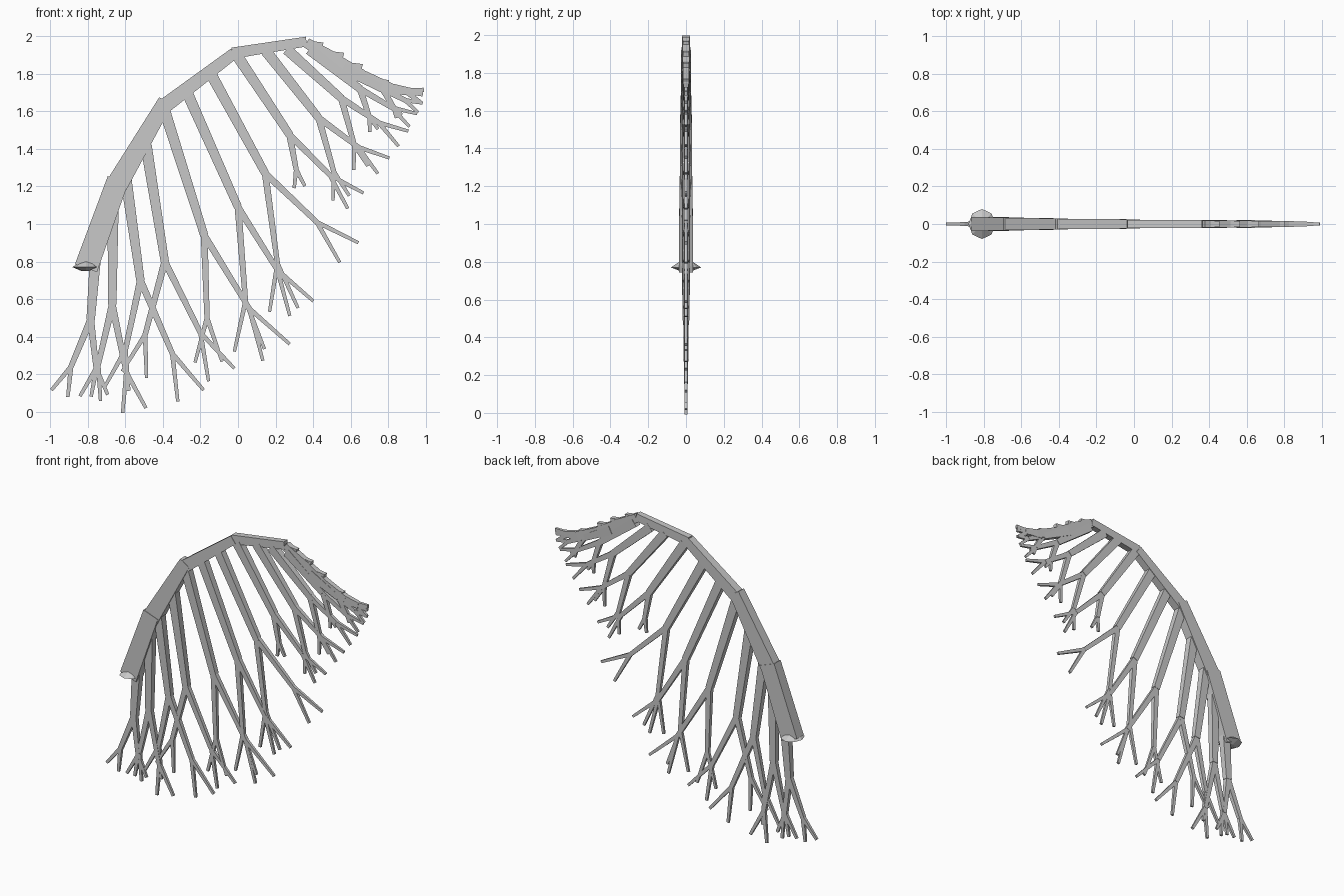
import bpy, bmesh, math
from mathutils import Vector, Matrix

cube = bpy.data.objects.get("Cube")
if cube:
    bpy.data.objects.remove(cube)

grey = bpy.data.materials.new("bark grey")
grey.use_nodes = True
colour = (0.58, 0.58, 0.58, 1)
grey.diffuse_color = colour
grey.node_tree.nodes["Principled BSDF"].inputs["Base Color"].default_value = colour


def finish(name, bm):
    bmesh.ops.recalc_face_normals(bm, faces=bm.faces)
    mesh = bpy.data.meshes.new(name)
    bm.to_mesh(mesh)
    bm.free()
    mesh.materials.append(grey)
    obj = bpy.data.objects.new(name, mesh)
    bpy.context.collection.objects.link(obj)


def beam(bm, a, b, wide, deep):
    """Tapered box from a to b; wide and deep are (start, end) pairs."""
    a, b = Vector(a), Vector(b)
    along = (b - a).normalized()
    side = Vector((-along.y, along.x))
    for v in bmesh.ops.create_cube(bm, size=1)["verts"]:
        end = int(v.co.z > 0)
        p = (b if end else a) + side * v.co.x * wide[end]
        v.co = (p.x, v.co.y * deep[end], p.y)


def turned(a, b, degrees, ratio):
    """Point beyond b, continuing a-b with a turn."""
    a, b = Vector(a), Vector(b)
    return b + Matrix.Rotation(math.radians(degrees), 2) @ (b - a) * ratio


# Main arched stem: start, end, widths, depths
stem = [
    ((-0.81, 0.765), (-0.64, 1.235), (0.125, 0.115), (0.074, 0.07)),
    ((-0.645, 1.21), (-0.385, 1.655), (0.115, 0.08), (0.064, 0.06)),
    ((-0.39, 1.63), (-0.02, 1.91), (0.08, 0.06), (0.056, 0.05)),
    ((-0.03, 1.91), (0.365, 1.972), (0.06, 0.052), (0.044, 0.04)),
    ((0.365, 1.965), (0.53, 1.87), (0.055, 0.07), (0.038, 0.036)),
    ((0.50, 1.88), (0.66, 1.79), (0.075, 0.065), (0.036, 0.034)),
    ((0.63, 1.80), (0.82, 1.72), (0.07, 0.055), (0.034, 0.032)),
    ((0.79, 1.725), (0.92, 1.705), (0.06, 0.04), (0.032, 0.026)),
]
for i, part in enumerate(stem):
    bm = bmesh.new()
    beam(bm, *part)
    finish(f"stem_segment_{i + 1}", bm)

# Small broken stubs along the upper edge near the tip
bm = bmesh.new()
for x, z in ((0.42, 1.955), (0.53, 1.90), (0.63, 1.84), (0.77, 1.755)):
    beam(bm, (x - 0.05, z + 0.01), (x + 0.03, z - 0.01), (0.025, 0.045), (0.03, 0.03))
finish("stem_stubs", bm)

# Forked branches: root, fork, left fork, right fork
branches = [
    ((-0.755, 0.88), (-0.785, 0.49), (-0.89, 0.24), (-0.755, 0.23)),
    ((-0.665, 1.17), (-0.67, 0.57), (-0.745, 0.25), (-0.595, 0.21)),
    ((-0.60, 1.26), (-0.52, 0.70), (-0.60, 0.33), (-0.35, 0.31)),
    ((-0.49, 1.42), (-0.39, 0.80), (-0.495, 0.41), (-0.20, 0.42)),
    ((-0.39, 1.60), (-0.18, 0.94), (-0.165, 0.50), (0.06, 0.55)),
    ((-0.28, 1.72), (0.00, 1.09), (0.04, 0.59), (0.21, 0.755)),
    ((-0.15, 1.81), (0.145, 1.27), (0.21, 0.79), (0.42, 1.01)),
    ((0.00, 1.89), (0.275, 1.475), (0.31, 1.29), (0.49, 1.26)),
    ((0.15, 1.92), (0.43, 1.565), (0.51, 1.28), (0.64, 1.41)),
    ((0.26, 1.93), (0.55, 1.67), (0.62, 1.42), (0.75, 1.54)),
    ((0.38, 1.93), (0.65, 1.72), (0.70, 1.57), (0.82, 1.62)),
    ((0.56, 1.83), (0.77, 1.72), (0.83, 1.62), (0.89, 1.66)),
]
for i, (root, fork, left, right) in enumerate(branches):
    size = 1 - 0.008 * i
    bm = bmesh.new()

    def limb(a, b, start, end):
        pair = (start * size, end * size)
        beam(bm, a, b, pair, [w * 0.78 for w in pair])

    limb(root, fork, 0.062, 0.045)
    for child, ratio in ((left, 0.6 - 0.01 * i), (right, 0.58 + 0.012 * i)):
        limb(fork, child, 0.038, 0.029)
        for turn in (-17, 17):
            limb(child, turned(fork, child, turn, ratio), 0.026, 0.018)
    finish(f"branch_{i + 1}", bm)

# Last little fork at the stem tip
bm = bmesh.new()
for x, z in ((0.99, 1.715), (0.985, 1.69), (0.975, 1.645)):
    beam(bm, (0.89, 1.71), (x, z), (0.03, 0.022), (0.024, 0.016))
finish("tip_twigs", bm)

# Faceted collar at the foot of the stem
bm = bmesh.new()
for low, high, base, top in ((0.77, 0.80, 1, 0.45), (0.75, 0.77, 0.35, 1)):
    bmesh.ops.create_cone(
        bm, cap_ends=True, segments=8, radius1=0.08 * base, radius2=0.08 * top,
        depth=high - low,
        matrix=Matrix.Translation((-0.81, 0, (low + high) / 2))
        @ Matrix.Diagonal((0.9, 1, 1, 1)))
finish("foot_collar", bm)
